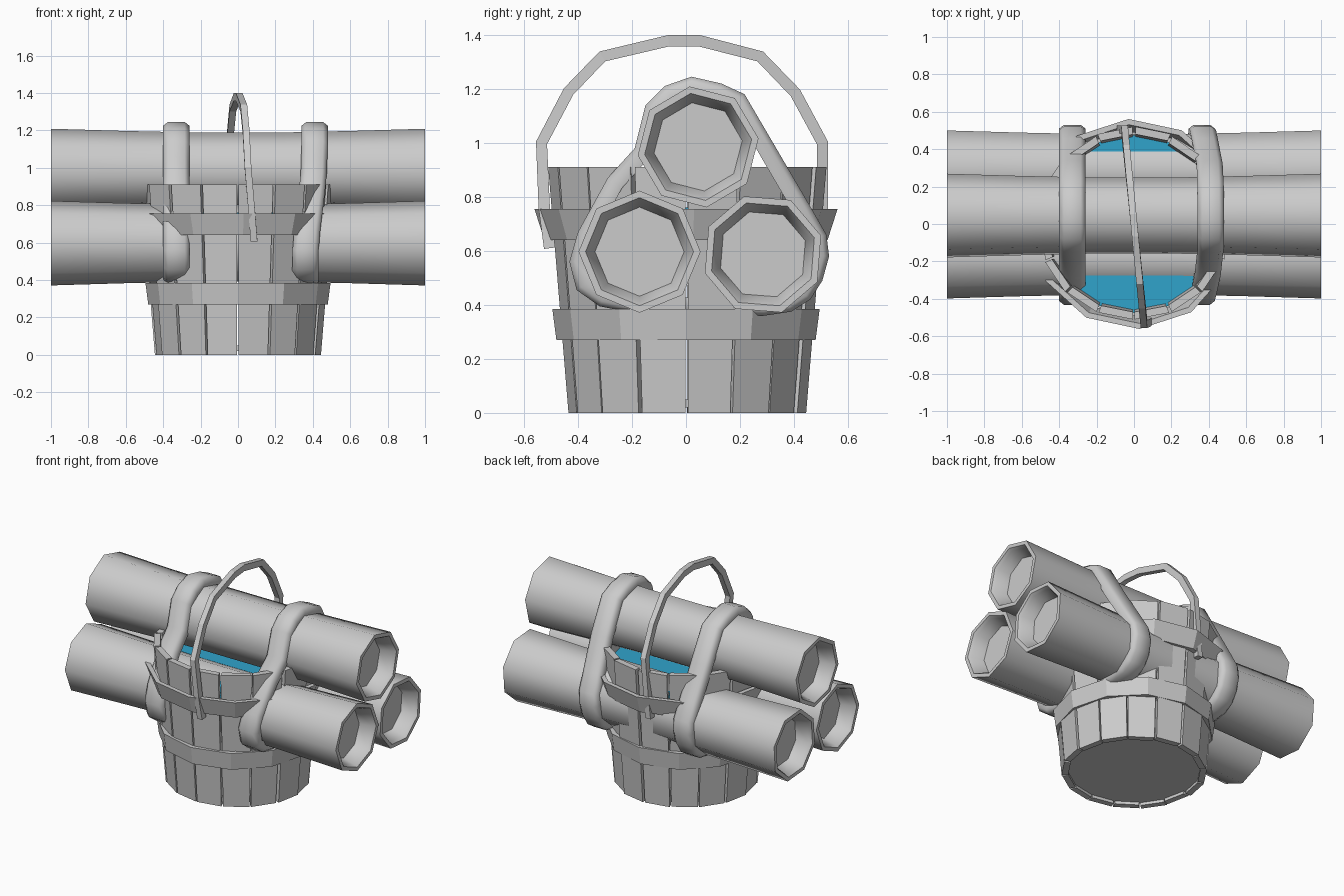
import bpy, random
from math import sin, cos, pi, radians
from mathutils import Vector
import bmesh

if "Cube" in bpy.data.objects:
    bpy.data.objects.remove(bpy.data.objects["Cube"])

random.seed(4)


def make(name, verts, faces, angle=None):
    me = bpy.data.meshes.new(name)
    me.from_pydata([tuple(v) for v in verts], [], faces)
    bm = bmesh.new()
    bm.from_mesh(me)
    bmesh.ops.recalc_face_normals(bm, faces=bm.faces)
    bm.to_mesh(me)
    bm.free()
    if angle is not None:
        me.shade_smooth()
        me.set_sharp_from_angle(angle=radians(angle))
    ob = bpy.data.objects.new(name, me)
    bpy.context.scene.collection.objects.link(ob)
    return ob


def loft(name, rings, closed, caps=False, angle=None):
    """Skin a list of equal-length vertex rings."""
    n, m = len(rings[0]), len(rings)
    verts = [v for r in rings for v in r]
    faces = []
    for i in range(m if closed else m - 1):
        j = (i + 1) % m
        for k in range(n):
            l = (k + 1) % n
            faces.append((i * n + k, i * n + l, j * n + l, j * n + k))
    if caps:
        faces += [tuple(range(n)), tuple(range((m - 1) * n, m * n))]
    return make(name, verts, faces, angle)


def sweep(name, path, profile, closed, angle=None):
    """Sweep a (side, outward) profile along a path lying near the yz plane."""
    path = [Vector(p) for p in path]
    rings, m = [], len(path)
    for i, p in enumerate(path):
        a = path[(i - 1) % m] if closed or i else p
        b = path[(i + 1) % m] if closed or i < m - 1 else p
        t1, t2 = (p - a).normalized(), (b - p).normalized()
        t = t1 + t2
        t.x = 0
        t.normalize()
        out = t.cross(Vector((1, 0, 0)))
        rings.append([p + Vector((s, 0, 0)) + out * o for s, o in profile])
    return loft(name, rings, closed, not closed, angle)


# Bucket staves, flat boards with narrow gaps
STAVES = 16
for i in range(STAVES):
    a0 = -pi / 2 + 2 * pi * i / STAVES
    half = pi / STAVES - 0.012
    mid = a0 + pi / STAVES + random.uniform(-0.008, 0.008)
    dr = random.uniform(-0.006, 0.006)
    rings = []
    for z, ro in ((0.0, 0.44), (0.91, 0.515)):
        rings.append([(r * cos(t), r * sin(t), z) for r, t in (
            (ro + dr, mid - half), (ro + dr, mid + half),
            (ro + dr - 0.04, mid + half), (ro + dr - 0.04, mid - half))])
    loft(f"bucket_stave_{i + 1}", rings, False, True)


# Hoops around the bucket
def hoop(name, r0, z0, r1, z1, start):
    section = ((r0, z0), (r1, z1), (r1 - 0.03, z1), (r0 - 0.03, z0))
    rings = []
    for i in range(12):
        a = radians(start + 30 * i)
        rings.append([(r * cos(a), r * sin(a), z) for r, z in section])
    loft(name, rings, True)


hoop("lower_hoop", 0.48, 0.27, 0.495, 0.385, -90)
hoop("upper_hoop", 0.525, 0.64, 0.562, 0.755, -87)


# Bucket floor and water surface
def disc(name, r, z, h):
    rings = [[(r * cos(2 * pi * k / 16), r * sin(2 * pi * k / 16), zz)
              for k in range(16)] for zz in (z, z + h)]
    return loft(name, rings, False, True)


disc("bucket_floor", 0.412, 0.02, 0.03)
water = disc("water", 0.475, 0.74, 0.02)
mat = bpy.data.materials.new("water_blue")
mat.diffuse_color = (0.03, 0.37, 0.6, 1)
mat.use_nodes = True
mat.node_tree.nodes["Principled BSDF"].inputs["Base Color"].default_value = mat.diffuse_color
water.data.materials.append(mat)


# Three logs, waisted octagons with dished ends
def log(name, y, z, turn):
    prof = [(-0.9, 0.165), (-0.98, 0.188), (-1, 0.2), (-1, 0.226),
            (-0.6, 0.214), (-0.25, 0.206), (0.25, 0.206), (0.6, 0.214),
            (1, 0.226), (1, 0.2), (0.98, 0.188), (0.9, 0.165)]
    rings = [[(x, y + r * cos(radians(turn + 45 * k)), z + r * sin(radians(turn + 45 * k)))
              for k in range(8)] for x, r in prof]
    loft(name, rings, False, True, 60)


log("upper_log", 0.045, 0.985, 8)
log("front_log", -0.172, 0.597, 0)
log("back_log", 0.285, 0.587, 18)

# Two straps binding the logs
OUTLINE = [(0.29, 0.36), (0.39, 0.375), (0.46, 0.42), (0.505, 0.49), (0.53, 0.58),
           (0.52, 0.66), (0.457, 0.77), (0.34, 0.97), (0.217, 1.18), (0.13, 1.22),
           (0.02, 1.245), (-0.08, 1.21), (-0.15, 1.14), (-0.19, 0.98), (-0.29, 0.87),
           (-0.40, 0.67), (-0.432, 0.56), (-0.405, 0.455), (-0.32, 0.395), (-0.17, 0.365)]
STRAP = [(-0.065, -0.065), (-0.07, -0.02), (-0.045, 0), (0.045, 0),
         (0.07, -0.02), (0.065, -0.065)]


def lean(z):
    t = min(max((z - 0.5) / 0.6, 0), 1)
    return 0.36 + 0.05 * t * t * (3 - 2 * t)


sweep("left_strap", [(-0.33, y, z) for y, z in OUTLINE], STRAP, True, 60)
sweep("right_strap", [(lean(z), y, z) for y, z in OUTLINE], STRAP, True, 60)

# Arched handle, twisted slightly off the y axis
ARCH = [(0.50, 0.61), (0.505, 0.76), (0.505, 1.0), (0.405, 1.185), (0.275, 1.32),
        (0.05, 1.378), (-0.065, 1.378), (-0.31, 1.32), (-0.435, 1.19),
        (-0.535, 1.0), (-0.525, 0.76), (-0.505, 0.61)]
path = []
for y, z in ARCH:
    drop = max(0, 1.0 - z) * 0.09
    path.append((-0.1 * y + (drop if y < 0 else -drop), y, z))
bar = [(-0.018, -0.021), (0.018, -0.021), (0.018, 0.021), (-0.018, 0.021)]
sweep("handle", path, bar, False)
